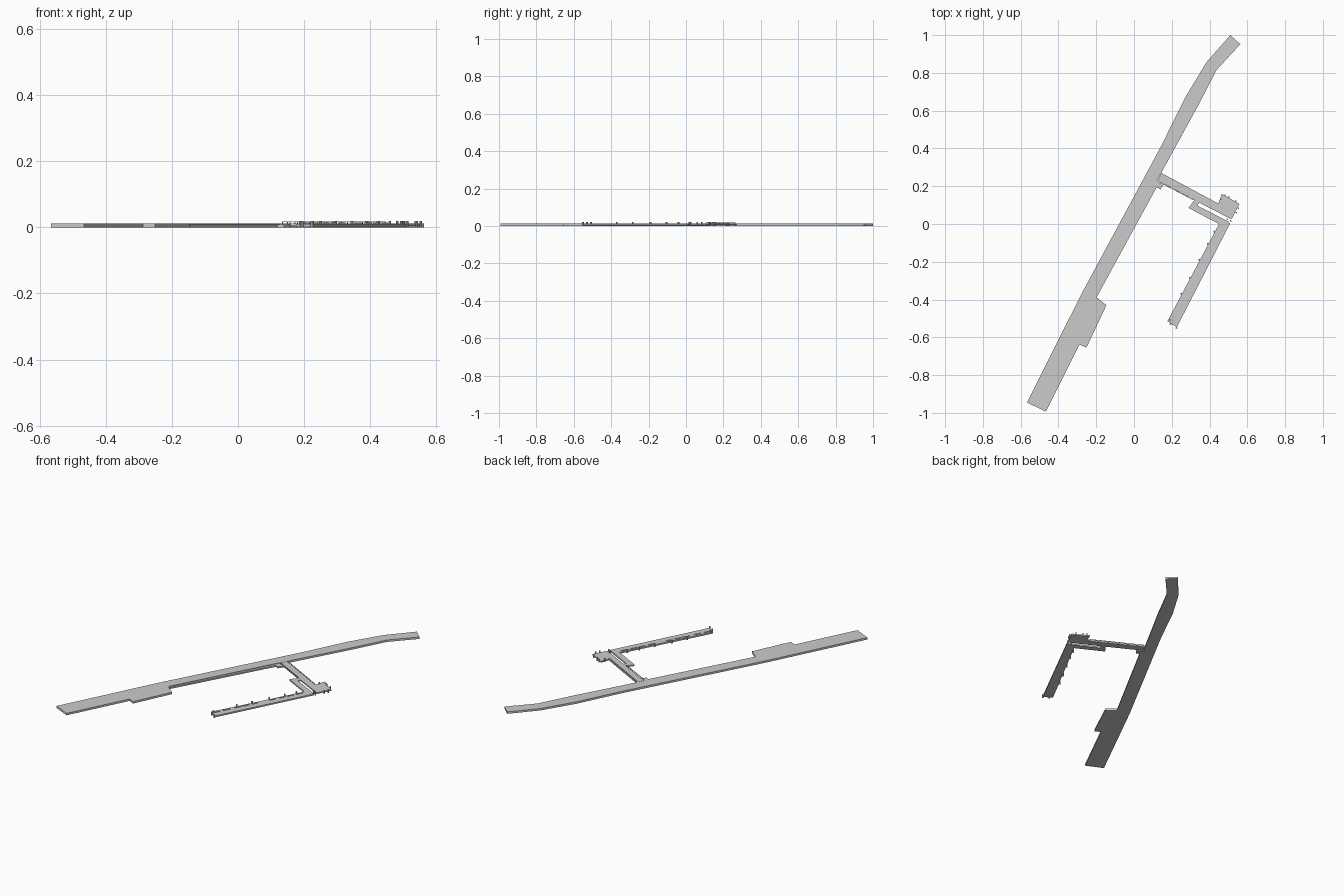
import bpy, bmesh
from mathutils import Vector

def slab(name, pts, z0, z1):
    """Extrude a flat outline from z0 up to z1."""
    bm = bmesh.new()
    f = bm.faces.new([bm.verts.new((x, y, z0)) for x, y in pts])
    ext = bmesh.ops.extrude_face_region(bm, geom=[f])
    for v in ext['geom']:
        if isinstance(v, bmesh.types.BMVert):
            v.co.z = z1
    bmesh.ops.recalc_face_normals(bm, faces=bm.faces)
    return finish(name, bm)

def finish(name, bm):
    me = bpy.data.meshes.new(name)
    bm.to_mesh(me)
    bm.free()
    ob = bpy.data.objects.new(name, me)
    bpy.context.collection.objects.link(ob)
    return ob

def bar(name, a, b, w, z0, z1):
    """Straight box along a-b in plan."""
    a, b = Vector(a), Vector(b)
    d = (b - a).normalized()
    n = Vector((-d.y, d.x)) * w / 2
    return slab(name, [a + n, a - n, b - n, b + n], z0, z1)

def pile(name, p, r, z1, z0=0):
    bm = bmesh.new()
    bmesh.ops.create_cone(bm, cap_ends=True, segments=8, radius1=r, radius2=r, depth=z1 - z0)
    bmesh.ops.translate(bm, verts=bm.verts, vec=(p[0], p[1], (z0 + z1) / 2))
    return finish(name, bm)

def lerp(a, b, t):
    return Vector(a).lerp(Vector(b), t)

# Main quay, with wide loading apron and bent far end
slab("quay", [(0.51, 1.0), (0.384, 0.857), (0.272, 0.672), (0.145, 0.415),
              (-0.278, -0.37), (-0.567, -0.945), (-0.466, -0.993), (-0.288, -0.638),
              (-0.252, -0.655), (-0.146, -0.43), (-0.198, -0.388), (-0.203, -0.373),
              (0.122, 0.232), (0.145, 0.272), (0.336, 0.62), (0.437, 0.815),
              (0.563, 0.952)], 0, 0.012)

# Lower ledge along the quay wall and small landing block
slab("quay_ledge", [(-0.203, -0.373), (-0.198, -0.388), (0.135, 0.222), (0.122, 0.232)], 0, 0.009)
slab("landing_block", [(0.122, 0.232), (0.106, 0.202), (0.14, 0.183), (0.16, 0.214)], 0, 0.009)

# Access pier with end platform
slab("access_pier", [(0.145, 0.27), (0.447, 0.108), (0.465, 0.16), (0.558, 0.106),
                     (0.516, 0.025), (0.345, 0.113), (0.32, 0.127), (0.125, 0.23)], 0.004, 0.012)

# Lower connecting walkway and long finger dock
slab("link_walkway", [(0.32, 0.127), (0.345, 0.113), (0.335, 0.098), (0.498, 0.014),
                      (0.508, 0.0), (0.45, 0.0), (0.288, 0.085)], 0.002, 0.011)
slab("finger_dock", [(0.45, 0.0), (0.51, 0.005), (0.227, -0.546), (0.177, -0.515)], 0.002, 0.011)

# Pier railings on both edges
for a, b in (((0.15, 0.264), (0.445, 0.106)), ((0.135, 0.222), (0.315, 0.127))):
    bar("pier_rail", a, b, 0.003, 0.0165, 0.0185)
    n = round((Vector(b) - Vector(a)).length / 0.026)
    for i in range(n + 1):
        pile("rail_post", lerp(a, b, i / n), 0.0018, 0.018, 0.006)

# Barrier segments along the inner side of the finger dock
top, end = (0.452, -0.02), (0.197, -0.512)
for t in (0.04, 0.14, 0.23, 0.34, 0.54, 0.64, 0.73, 0.86, 0.97):
    bar("dock_barrier", lerp(top, end, t - 0.035), lerp(top, end, t + 0.035), 0.006, 0.011, 0.0145)

# Mooring piles around the dock and platform
for p in ((0.378, -0.04), (0.355, -0.105), (0.312, -0.19), (0.285, -0.285), (0.24, -0.37),
          (0.193, -0.53), (0.225, -0.55), (0.19, -0.508)):
    # slide inner piles onto the dock edge
    if p[1] > -0.4:
        t = (p[1] + 0.515) / 0.515
        p = (0.177 + 0.273 * t - 0.004, p[1])
    pile("mooring_pile", p, 0.005, 0.02)
for p in ((0.482, 0.153), (0.502, 0.142), (0.538, 0.122), (0.553, 0.083), (0.541, 0.06),
          (0.512, 0.017), (0.494, 0.026), (0.46, 0.13)):
    pile("platform_pile", p, 0.004, 0.02)
